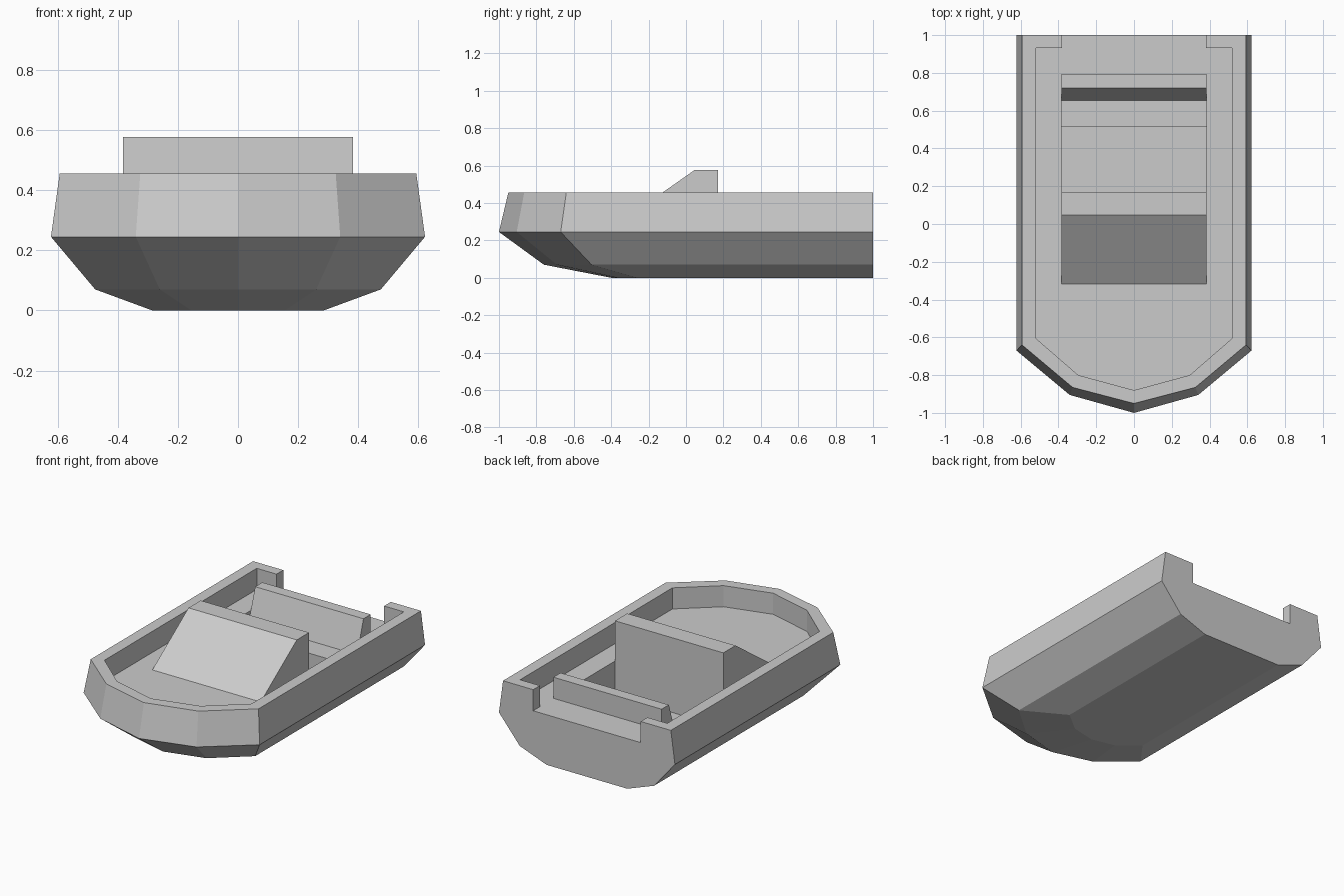
import bpy
import bmesh

if "Cube" in bpy.data.objects:
    bpy.data.objects.remove(bpy.data.objects["Cube"])


def loft(name, rings):
    """Solid through a stack of closed rings with equal point counts."""
    bm = bmesh.new()
    rows = [[bm.verts.new(p) for p in ring] for ring in rings]
    n = len(rows[0])
    bm.faces.new(rows[0])
    bm.faces.new(rows[-1])
    for a, b in zip(rows, rows[1:]):
        for i in range(n):
            j = (i + 1) % n
            bm.faces.new((a[i], a[j], b[j], b[i]))
    bmesh.ops.recalc_face_normals(bm, faces=bm.faces)
    mesh = bpy.data.meshes.new(name)
    bm.to_mesh(mesh)
    bm.free()
    obj = bpy.data.objects.new(name, mesh)
    bpy.context.collection.objects.link(obj)
    return obj


def outline(half, z):
    """Mirror a half outline, listed from stern to bow tip, at height z."""
    right = [(x, y, z) for x, y in half]
    left = [(-x, y, z) for x, y in reversed(half[:-1])]
    return right + left


def side_profile(name, profile, half_width):
    """Extrude a (y, z) side profile across the boat."""
    return loft(name, [[(x, y, z) for y, z in profile]
                       for x in (-half_width, half_width)])


def cut(obj, cutter):
    mod = obj.modifiers.new("cut", 'BOOLEAN')
    mod.operation = 'DIFFERENCE'
    mod.solver = 'EXACT'
    mod.object = cutter
    bpy.context.view_layer.objects.active = obj
    bpy.ops.object.modifier_apply(modifier=mod.name)
    bpy.data.objects.remove(cutter)


DECK = 0.32
RIM = 0.455
WELL_HALF = 0.383

# Faceted hull: bottom, bilge, widest line and rim
hull = loft("hull", [
    outline([(0.285, 1), (0.285, -0.26), (0.155, -0.365), (0, -0.40)], 0),
    outline([(0.475, 1), (0.475, -0.505), (0.26, -0.69), (0, -0.76)], 0.07),
    outline([(0.622, 1), (0.622, -0.67), (0.34, -0.905), (0, -1)], 0.245),
    outline([(0.593, 1), (0.593, -0.64), (0.325, -0.865), (0, -0.95)], RIM),
])

# Open deck with the stern notch
inner = [(0.38, 1.1), (0.38, 0.932), (0.52, 0.932), (0.52, -0.605),
         (0.295, -0.80), (0, -0.88)]
cut(hull, loft("deck_cutter", [outline(inner, z) for z in (DECK, 0.6)]))

# Sunken footwell with the seat step at its rear
well = [(0.17, 0.4), (0.17, 0.10), (0.513, 0.10), (0.513, 0.25),
        (0.655, 0.25), (0.677, DECK), (0.677, 0.4)]
cut(hull, side_profile("well_cutter", well, WELL_HALF))

# Wedge-shaped front console
side_profile("console", [(-0.318, DECK), (0.047, 0.577), (0.17, 0.577),
                         (0.17, DECK)], WELL_HALF)

# Leaning backrest, continuing the slope from the well
side_profile("backrest", [(0.677, DECK), (0.72, RIM), (0.793, RIM),
                          (0.793, DECK)], WELL_HALF)
